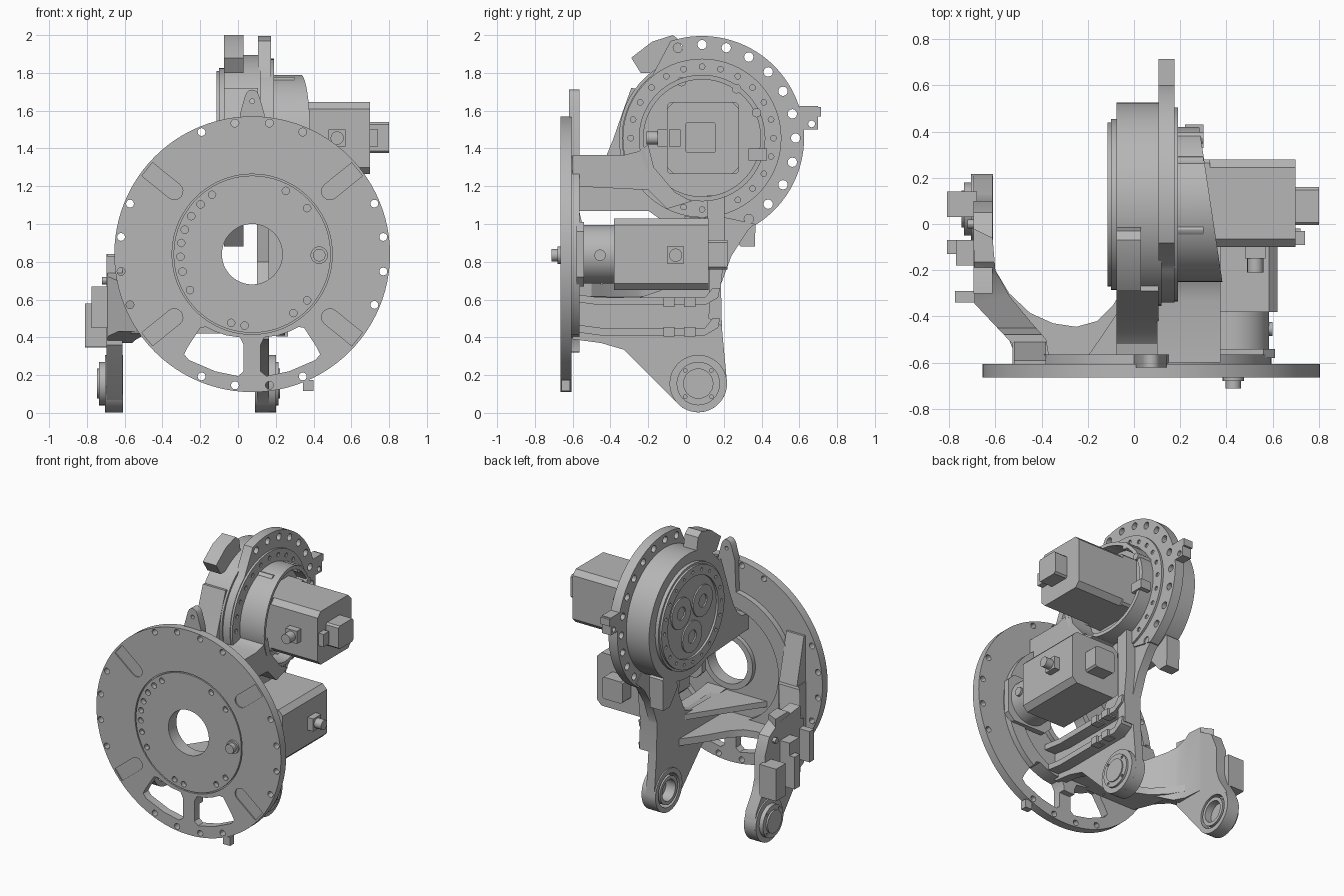
import bpy, bmesh
from math import sin, cos, radians, pi
from mathutils import Vector

cube = bpy.data.objects.get("Cube")
if cube:
    bpy.data.objects.remove(cube, do_unlink=True)

mat = bpy.data.materials.new("cast_grey")
mat.use_nodes = True
GREY = (0.47, 0.47, 0.47, 1)
mat.diffuse_color = GREY
mat.node_tree.nodes["Principled BSDF"].inputs["Base Color"].default_value = GREY
parts = []


def circle(c, r, n=32, start=0, end=360):
    """Points on a full circle or an arc, in degrees."""
    full = end - start == 360
    return [(c[0] + r * cos(radians(a)), c[1] + r * sin(radians(a)))
            for a in (start + (end - start) * i / (n if full else n - 1) for i in range(n))]


def rect(u0, u1, v0, v1, c=0.0):
    """Rectangle with optional corner chamfer."""
    if not c:
        return [(u0, v0), (u1, v0), (u1, v1), (u0, v1)]
    return [(u0 + c, v0), (u1 - c, v0), (u1, v0 + c), (u1, v1 - c),
            (u1 - c, v1), (u0 + c, v1), (u0, v1 - c), (u0, v0 + c)]


def prism(name, axis, lo, hi, *profiles):
    """Extrude profiles along an axis: x uses (y,z), y uses (x,z), z uses (x,y)."""
    def place(p, t):
        p = list(p)
        p.insert("xyz".index(axis), t)
        return Vector(p)
    bm = bmesh.new()
    for pts in profiles:
        a = [bm.verts.new(place(p, lo)) for p in pts]
        b = [bm.verts.new(place(p, hi)) for p in pts]
        bm.faces.new(a)
        bm.faces.new(b[::-1])
        for i in range(len(a)):
            j = (i + 1) % len(a)
            bm.faces.new((a[i], b[i], b[j], a[j]))
    bmesh.ops.recalc_face_normals(bm, faces=bm.faces)
    me = bpy.data.meshes.new(name)
    bm.to_mesh(me)
    bm.free()
    me.materials.append(mat)
    ob = bpy.data.objects.new(name, me)
    bpy.context.collection.objects.link(ob)
    parts.append(ob)
    return ob


def cut_with(ob, cutter):
    """Subtract a cutter part and remove it."""
    cutter.hide_render = True
    parts.remove(cutter)
    mod = ob.modifiers.new("cut", "BOOLEAN")
    mod.operation = "DIFFERENCE"
    mod.solver = "EXACT"
    mod.object = cutter
    bpy.context.view_layer.update()
    me = bpy.data.meshes.new_from_object(ob.evaluated_get(bpy.context.evaluated_depsgraph_get()))
    ob.modifiers.clear()
    ob.data = me
    bpy.data.objects.remove(cutter, do_unlink=True)


def cut(ob, axis, lo, hi, *profiles):
    cut_with(ob, prism("cutter", axis, lo, hi, *profiles))


def polar(c, r, angles):
    return [(c[0] + r * cos(radians(a)), c[1] + r * sin(radians(a))) for a in angles]


def holes(centres, r, n=12):
    return [circle(c, r, n) for c in centres]


# Base flange with bolt holes, windows, ring groove and slots
F = (0.075, 0.84)
window = [(-.17, .455), (-.2, .45), (-.265, .35), (-.285, .31), (-.26, .28), (-.12, .22), (0, .195),
          (.03, .22), (.03, .36), (.01, .4), (-.06, .41), (-.12, .43)]
windows = [window, [(2 * F[0] - x, z) for x, z in window]]
flange = prism("base_flange", "y", -.665, -.606, circle(F, .73, 96))
bolt_angles = [q + d for q in (0, 90, 180, 270) for d in (7.5, 22.5, 67.5, 82.5)]
cut(flange, "y", -1, 0, circle(F, .16, 48), *windows, *holes(polar(F, .7, bolt_angles), .021))
groove = prism("groove", "y", -.7, -.65, circle(F, .424, 80))
cut(groove, "y", -1, 0, circle(F, .416, 80))
cut_with(flange, groove)
slots = []
for a in (39, 141, 219, 321):
    d, s = Vector((cos(radians(a)), sin(radians(a)))), Vector((-sin(radians(a)), cos(radians(a))))
    inner = Vector(F) + d * .53
    slots.append([Vector(F) + d * .715 + s * .045] +
                 [inner + s * .045 * cos(t * pi / 8) - d * .045 * sin(t * pi / 8) for t in range(9)] +
                 [Vector(F) + d * .715 - s * .045])
cut(flange, "y", -1, -.657, *slots)
hub_bolts = polar(F, .38, (40, 62, 124, 136, 148, 160, 171, 182, 194, 210, 253, 264, 305, 320))
cut(flange, "y", -1, -.63, *holes(hub_bolts, .02))

# Raised hub ring, boss ring and tabs on the flange
ring = prism("hub_ring", "y", -.615, -.565, circle(F, .52, 64))
cut(ring, "y", -1, 0, circle(F, .41, 64), *windows)
bore = prism("bore_ring", "y", -.615, -.575, circle(F, .2, 48))
cut(bore, "y", -1, 0, circle(F, .16, 48))
tab = prism("top_tab", "y", -.62, -.565,
            [(0, 1.34), (.15, 1.34), (.14, 1.58), (.115, 1.67)] + circle((.075, 1.675), .036, 7, 10, 170) +
            [(.035, 1.67), (.01, 1.58)])
cut(tab, "y", -1, 0, circle((.075, 1.65), .013, 12))
prism("bottom_tab", "y", -.66, -.615, rect(.345, .4, .115, .175))
prism("shaft_boss", "y", -.68, -.6, circle((.43, .835), .046, 24))
prism("shaft_pin", "y", -.712, -.6, circle((.43, .835), .033, 24))

# Wrist housing with its bolted flange
W = (0.085, 1.455)
prism("wrist_housing", "x", -.075, .12, circle(W, .44, 80))
wrist_flange = prism("wrist_flange", "x", .105, .175,
                     circle(W, .54, 60, -58, 108) + circle(W, .425, 40, 128, 282))
cut(wrist_flange, "x", 0, 1, *holes(polar(W, .495, range(-60, 106, 15)), .025))
wrist_ring = prism("wrist_ring", "x", .17, .19, circle(W, .42, 80))
cut(wrist_ring, "x", .18, 1, *holes(polar(W, .378, range(0, 360, 15)), .015, 10))

# Output side: recessed disc with three gear covers
prism("output_step", "x", -.1, -.07, circle(W, .37, 64))
output = prism("output_ring", "x", -.115, -.085, circle(W, .355, 64))
cut(output, "x", -1, -.09, circle(W, .285, 48))
cut(output, "x", -1, -.1, *holes(polar(W, .32, range(0, 360, 18)), .012, 8))
covers = prism("gear_covers", "x", -.11, -.085, *holes(polar(W, .14, (30, 150, 270)), .11, 28))
cut(covers, "x", -1, -.1, *holes(polar(W, .14, (30, 150, 270)), .045, 20))

# Oblique motor cup
cup = prism("motor_cup", "x", .185, .4, circle(W, .335, 64))
cut(cup, "x", .215, 1, circle(W, .31, 64))
cut(cup, "z", 0, 3, [(.27, .5), (.39, -.3), (.7, -.3), (.7, .5)])
prism("cup_bolts", "x", .19, .3, *holes(polar(W, .318, (55, 110, 25)), .025))

# Stop lugs on the wrist housing
prism("upper_lug", "x", -.075, .03, [(-.24, 1.8), (-.29, 1.88), (-.18, 1.965), (-.07, 2), (-.03, 1.97), (0, 1.8)])
prism("lower_lug", "x", -.075, .03, [(.2, .99), (.29, .88), (.365, .88), (.37, 1.1), (.25, 1.2)])
sensor = prism("sensor_bracket", "x", .105, .175, rect(.6, .7, 1.5, 1.625))
cut(sensor, "x", 0, 1, circle((.665, 1.53), .018))
prism("sensor_plug", "x", .105, .175, rect(.655, .715, 1.57, 1.62))

# Upper beam from flange to wrist
prism("upper_arm", "x", -.075, .105, [(-.6, 1.21), (-.52, 1.225), (-.47, 1.27), (-.43, 1.34), (-.385, 1.45),
                                      (-.34, 1.58), (-.29, 1.72), (-.1, 1.7), (.1, 1.2), (-.1, 1.07), (-.6, 1.1)])
prism("upper_beam", "x", .1, .375, [(-.6, 1.365), (-.33, 1.365), (-.25, 1.385), (-.2, 1.42), (-.17, 1.3),
                                    (-.06, 1.17), (.03, 1.12), (-.1, 1.08), (-.2, 1.18), (-.6, 1.2)])
prism("beam_web", "x", .1, .18, [(-.6, 1.3), (-.1, 1.3), (0, 1.02), (-.1, 1.0), (-.2, 1.07), (-.6, 1.07)])

# Strut, lower beam and pivot foot
P = (0.065, 0.155)
foot_arc = circle(P, .152, 24, -135, 5)
web = [(-.6, .39), (-.45, .37), (-.33, .335)] + foot_arc + \
      [(.19, .45), (.185, .68), (.24, .83), (.33, .97), (.42, 1.05), (.3, 1.15), (-.12, 1.15),
       (-.1, 1.02), (-.06, .8), (-.13, .65), (-.25, .61), (-.6, .62)]
strut = prism("strut_web", "x", .1, .165, web)
prism("strut_rib", "x", .1, .235, [(.12, .5), (.19, .46), (.185, .68), (.205, .85), (.205, 1.15),
                                   (.11, 1.15), (.125, .8)])
for z in (.41, .57):
    prism("lower_rib", "x", .1, .25, [(-.6, z + .06), (-.45, z + .04), (.1, z + .04), (.14, z + .09),
                                      (.18, z + .09), (.17, z + .04), (.1, z), (-.45, z), (-.6, z + .02)])
for y in (-.09, .02):
    for z in (.43, .585):
        prism("rib_pad", "x", .2, .265, rect(y - .03, y + .03, z - .025, z + .025))

# Side arm with its beam to the flange
side_plate = prism("side_plate", "x", -.695, -.612, [(-.3, .36)] + foot_arc +
                   [(.2, .25), (.13, .36), (.1, .45), (.1, .62), (.05, .74), (-.05, .8), (-.3, .83)])
side_beam = prism("side_beam", "z", .37, .84,
                  [(-.695, -.02), (-.69, -.345), (-.525, -.52), (-.525, -.615), (-.36, -.615), (-.38, -.5),
                   (-.45, -.42), (-.54, -.31), (-.6, -.2), (-.612, -.06)])
cut(side_beam, "x", -1, 0, [(-.7, .3), (-.25, .36), (-.4, .43), (-.7, .43)])
cut(side_beam, "x", -1, -.3, [(-.49, .9), (-.45, .68), (-.25, .76), (-.1, .9)])
prism("beam_wedge", "x", -.52, -.38, [(-.615, 1.17), (-.59, 1.17), (-.5, .8), (-.615, .8)])

# Pivot feet, hollow on the inner face and capped on the outer face
for side, body, lo, hi, out, depth in (("strut", strut, .09, .2, .215, .165),
                                       ("side", side_plate, -.61, -.705, -.735, -.66)):
    foot = prism(side + "_foot", "x", lo, hi, circle(P, .152, 48))
    span = (0, depth) if lo > 0 else (depth, -.5)
    for ob in (foot, body):
        cut(ob, "x", *span, circle(P, .118, 32))
    bush = prism(side + "_bush", "x", lo, depth, circle(P, .1, 32))
    cut(bush, "x", -1, 1, circle(P, .075, 32))
    cap = prism(side + "_cap", "x", hi, out, circle(P, .115, 32))
    cut(cap, "x", out - .008, out + .008, *holes(polar(P, .098, range(45, 360, 90)), .01, 8))
    prism(side + "_cap_centre", "x", hi, out + (.008 if out > 0 else -.012), circle(P, .08, 32))

# Curved shelf joining the side arm to the strut
edge = [(-.6, -.2), (-.54, -.3), (-.45, -.385), (-.35, -.43), (-.25, -.445), (-.16, -.42), (-.09, -.35),
        (0, -.2), (.11, -.05)]
prism("curved_shelf", "z", .42, .47, edge + [(.14, -.6), (-.5, -.6), (-.55, -.48)])
prism("gusset", "z", .58, .62, [(.12, -.6), (-.22, -.6), (-.15, -.5), (.12, -.1)])

# Stop blocks along the side arm
for y0, y1, x, z0, z1 in ((.03, .14, -.81, .345, .575), (-.13, -.07, -.81, .35, .58),
                          (-.18, -.07, -.77, .5, .67), (-.34, -.29, -.775, .45, .67)):
    prism("stop_block", "x", x, -.68, rect(y0, y1, z0, z1))
prism("stop_pin", "x", -.72, -.68, circle((0, .7), .02, 12))

# Motors with end boxes and plugs
prism("wrist_motor", "x", .22, .7, rect(-.1, .28, 1.265, 1.645, .035))
prism("wrist_motor_seat", "x", .2, .33, rect(-.1, .28, 1.265, 1.645, .015))
prism("wrist_motor_end", "x", .7, .8, rect(-.005, .16, 1.375, 1.54, .012))
prism("wrist_motor_plug", "y", -.15, -.09, rect(.48, .57, 1.41, 1.5))
prism("wrist_motor_plug_tip", "y", -.21, -.1, circle((.525, 1.455), .035, 20))
prism("wrist_end_plug", "x", .7, .74, rect(-.09, -.03, 1.41, 1.5))
prism("cup_port", "x", .22, .3, rect(.33, .43, 1.335, 1.4))

M = (0.43, 0.84)
prism("base_motor_neck", "y", -.61, -.38, circle(M, .155, 40))
prism("base_motor_collar", "y", -.58, -.54, rect(.25, .61, .67, 1.01, .05))
prism("base_motor", "y", -.38, .12, rect(.24, .62, .65, 1.03, .035))
prism("base_motor_end", "y", .12, .22, rect(.35, .51, .76, .915, .012))
prism("base_motor_plug", "x", .61, .665, rect(-.1, -.01, .79, .88))
prism("base_motor_plug_tip", "x", .65, .72, circle((-.055, .835), .035, 20))
prism("neck_bolt", "x", .56, .6, circle((-.455, .835), .03, 20))

# Smooth shading with sharp edges kept
bpy.ops.object.select_all(action="DESELECT")
for ob in parts:
    ob.select_set(True)
bpy.context.view_layer.objects.active = parts[0]
bpy.ops.object.shade_smooth_by_angle(angle=radians(30))
